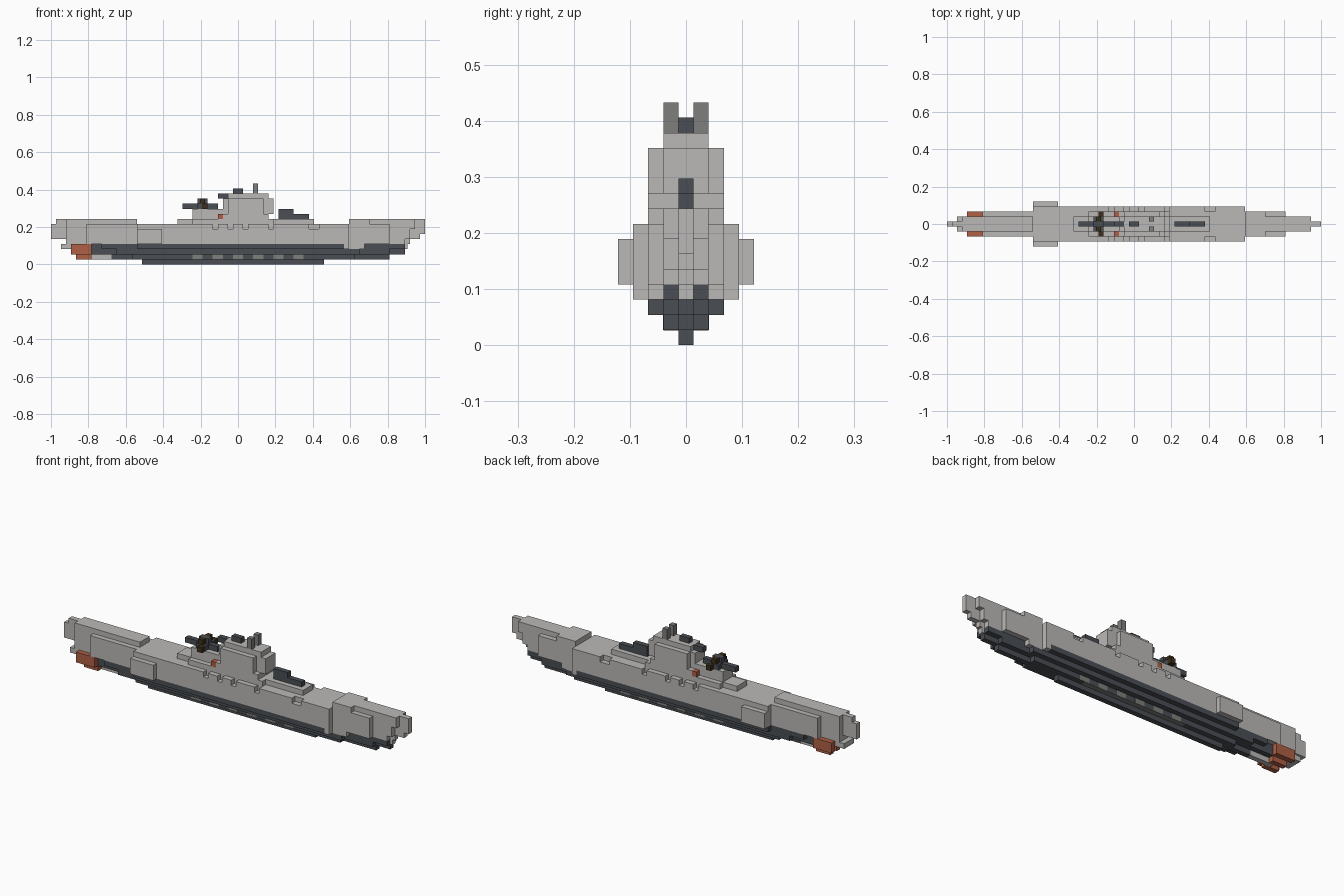
import bpy
import bmesh

cube = bpy.data.objects.get("Cube")
if cube:
    bpy.data.objects.remove(cube, do_unlink=True)

U = 2 / 74  # one block


def material(name, r, g, b):
    m = bpy.data.materials.new(name)
    m.use_nodes = True
    m.diffuse_color = (r, g, b, 1)
    m.node_tree.nodes["Principled BSDF"].inputs["Base Color"].default_value = (r, g, b, 1)
    return m


LIGHT = material("light_grey", 0.50, 0.485, 0.475)
DARK = material("dark_slate", 0.068, 0.076, 0.088)
MID = material("mid_grey", 0.21, 0.21, 0.205)
RUST = material("rust", 0.43, 0.115, 0.06)
BROWN = material("dark_brown", 0.045, 0.028, 0.01)


def add_box(bm, x0, x1, y0, y1, z0, z1):
    verts = [bm.verts.new((x * U, y * U, z * U))
             for z in (z0, z1) for x, y in ((x0, y0), (x1, y0), (x1, y1), (x0, y1))]
    for f in ((3, 2, 1, 0), (4, 5, 6, 7), (0, 1, 5, 4), (1, 2, 6, 5), (2, 3, 7, 6), (3, 0, 4, 7)):
        bm.faces.new([verts[i] for i in f])


def finish(name, bm, *mats):
    mesh = bpy.data.meshes.new(name)
    bm.to_mesh(mesh)
    bm.free()
    for m in mats:
        mesh.materials.append(m)
    obj = bpy.data.objects.new(name, mesh)
    bpy.context.collection.objects.link(obj)
    return obj


def tier(name, mat, z0, z1, *segments):
    """Centred slab: each segment is (start, end, half width)."""
    bm = bmesh.new()
    for x0, x1, h in segments:
        add_box(bm, x0, x1, -h, h, z0, z1)
    return finish(name, bm, mat)


def pair(name, mat, x0, x1, y0, y1, z0, z1):
    """Matching blocks on both sides."""
    bm = bmesh.new()
    add_box(bm, x0, x1, y0, y1, z0, z1)
    add_box(bm, x0, x1, -y1, -y0, z0, z1)
    return finish(name, bm, mat)


# Underwater hull, widening upward
tier("keel", DARK, 0, 1, (-19, 17, .5))
bottom = tier("lower_hull", DARK, 1, 2, (-25, -21, .5), (-21, 23, 1.5), (23, 30, .5))
tier("bilge", DARK, 2, 3, (-29, -24, 1.5), (-24, 24, 2.5), (24, 30, 1.5), (30, 33, .5))
tier("waterline", DARK, 3, 4, (-31, -27, 1.5), (-27, -20, 2.5), (-20, 21, 3.5), (25, 33, 1.5))
tier("waterline_bow_patch", LIGHT, 3, 4, (21, 22, 3.5), (22, 25, 2.5), (33, 33.5, .5))

# Pale bottom strips and side panels
for x in range(-9, 12, 4):
    pair("bottom_panel", MID, x, x + 2, 1.5, 1.52, 1, 2)
pair("bottom_strip", MID, -10, 12, .5, 1.5, .96, 1)

# Stern gear
tier("stern_skeg", LIGHT, 1, 2, (-30, -25, .5))
tier("rudder", LIGHT, 3, 4, (-35, -31, .5))
pair("stern_bracket", LIGHT, -35, -33, .5, 1.5, 3, 4)
pair("propeller_hub", RUST, -33, -29, 1.5, 2.5, 2, 4)
pair("propeller_shaft", RUST, -32, -29, .5, 1.5, 1, 2)

# Upper hull
tier("hull_side_lower", LIGHT, 4, 5, (-34, -30, 1.5), (-30, -20, 2.5),
     (-20, 22, 3.5), (22, 30, 2.5), (30, 33, 1.5), (33, 34, .5))
tier("hull_side", LIGHT, 5, 7, (-37, -34, .5), (-34, -30, 1.5), (-30, -20, 2.5),
     (-20, 22, 3.5), (22, 30, 2.5), (30, 34, 1.5), (34, 36, .5))
tier("hull_top", LIGHT, 7, 8, (-37, -34, .5), (-34, -30, 1.5), (-30, -20, 2.5),
     (-20, 22, 2.5), (22, 30, 2.5), (30, 35, 1.5), (35, 37, .5))
tier("bow_stem", LIGHT, 6, 7, (36, 37, .5))
tier("stern_deck", LIGHT, 8, 9, (-36, -34, .5), (-34, -20, 1.5))
tier("bow_deck", LIGHT, 8, 9, (22, 35, 1.5), (35, 37, .5))
pair("bow_bulwark", LIGHT, 22, 26, 1.5, 2.5, 8, 9)

# Deck edge rail with gaps
for x0, x1 in ((-18, -5), (-4, -2), (-1, 1), (2, 6), (7, 14), (16, 22)):
    pair("deck_edge", LIGHT, x0, x1, 2.5, 3.5, 7, 8)

# Side sponsons with an open well on top
pair("sponson", LIGHT, -20, -15, 3.5, 4.5, 4, 7)
pair("sponson_edge", LIGHT, -20, -18, 2.5, 3.5, 7, 8)

# Superstructure
tier("midship_deck", LIGHT, 8, 9, (-12, -9, 1.5), (-9, 7, 2.5), (7, 15, 1.5))
tier("fore_platform", LIGHT, 9, 11, (-9, -3, 1.5))
tier("tower_base", LIGHT, 9, 10, (-3, 6, 2.5))
tier("tower", LIGHT, 10, 13, (-3, -2, 1.5), (-2, 5, 2.5), (5, 7, 1.5))
tier("tower_roof", LIGHT, 13, 14, (-2, 6, 1.5))
pair("mast", MID, 3, 4, .5, 1.5, 14, 16)
tier("roof_turret", DARK, 14, 15, (-1, 1, .5))
tier("forward_sight", DARK, 13, 14, (-4, -2, .5))
pair("side_lamp", RUST, -4, -3, 1.5, 2.5, 9, 10)

# Aft and forward guns
tier("gun_barrel", DARK, 9, 10, (8, 14, .5))
tier("gun_house", DARK, 10, 11, (8, 11, .5))
tier("raised_gun", DARK, 11, 12, (-11, -4, .5))
tier("raised_gun_house", DARK, 12, 13, (-8, -6, .5))
pair("raised_gun_wing", DARK, -8, -6, .5, 1.5, 11, 12)
pair("gunner_seat", BROWN, -7.5, -6.5, .5, 1.5, 12, 13)
pair("gunner_shield", BROWN, -7, -6, 1.5, 2.5, 11, 12)
